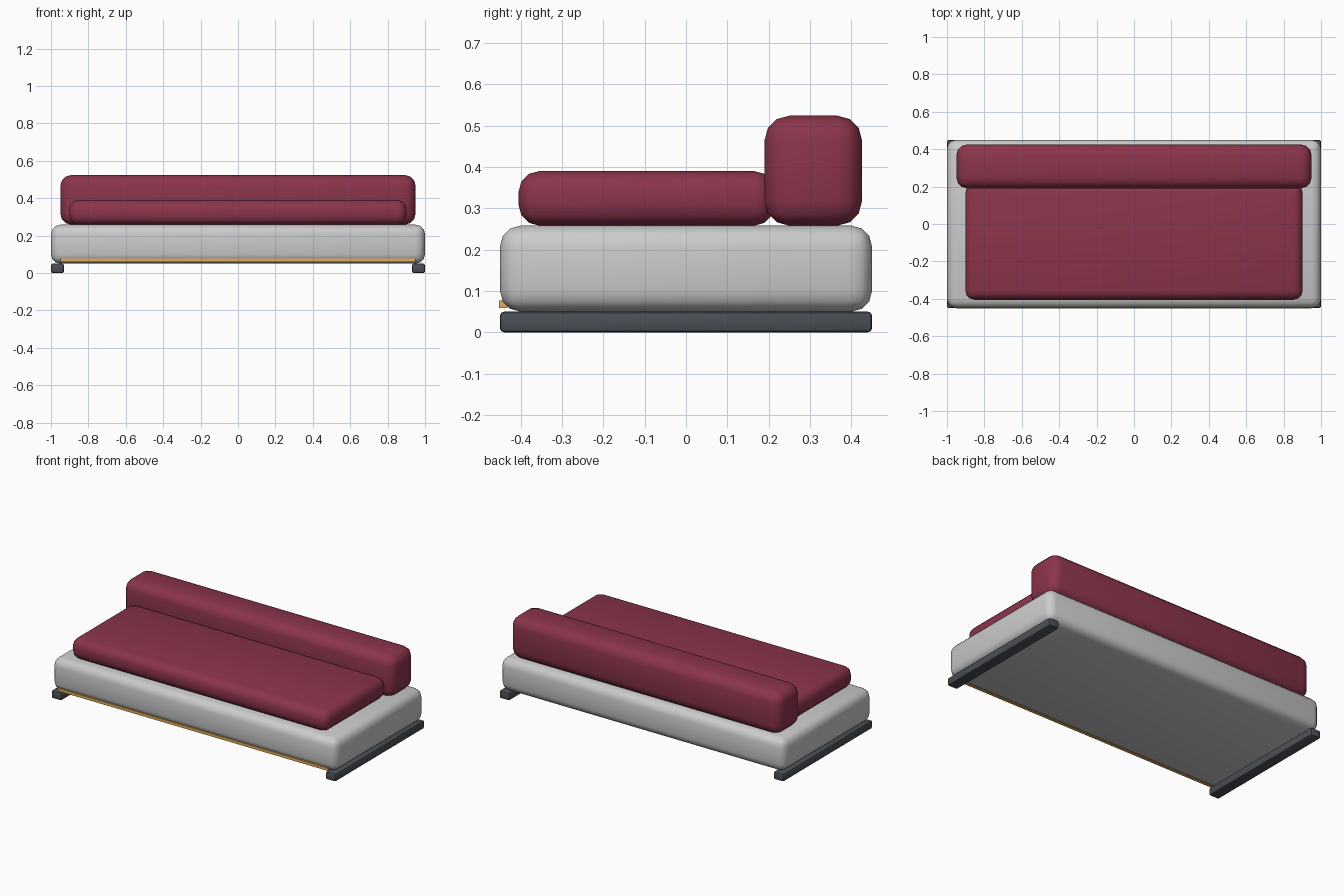
import bpy
import math

if "Cube" in bpy.data.objects:
    bpy.data.objects.remove(bpy.data.objects["Cube"])


def material(name, rgb):
    m = bpy.data.materials.new(name)
    m.diffuse_color = (*rgb, 1)
    m.use_nodes = True
    m.node_tree.nodes["Principled BSDF"].inputs["Base Color"].default_value = m.diffuse_color
    return m


def box(name, lo, hi, radius=0, segments=3, mat=None):
    """Rounded box spanning two opposite corners."""
    centre = [(a + b) / 2 for a, b in zip(lo, hi)]
    bpy.ops.mesh.primitive_cube_add(size=1, location=centre)
    ob = bpy.context.object
    ob.name = name
    ob.scale = [b - a for a, b in zip(lo, hi)]
    bpy.ops.object.transform_apply(location=False, rotation=False, scale=True)
    if radius:
        bev = ob.modifiers.new("rounding", 'BEVEL')
        bev.width = radius
        bev.segments = segments
        bpy.ops.object.modifier_apply(modifier=bev.name)
        bpy.ops.object.shade_smooth_by_angle(angle=math.radians(35))
    if mat:
        ob.data.materials.append(mat)
    return ob


fabric = material("red_fabric", (0.26, 0.035, 0.07))
slate = material("dark_metal", (0.07, 0.08, 0.095))
gold = material("gold_trim", (0.75, 0.42, 0.1))

# Upholstered platform
box("base", (-1, -0.45, 0.05), (1, 0.45, 0.258), 0.05)

# Cushions
box("seat_cushion", (-0.902, -0.405, 0.258), (0.902, 0.215, 0.39), 0.05, 3, fabric)
box("back_cushion", (-0.95, 0.19, 0.258), (0.95, 0.426, 0.524), 0.06, 3, fabric)

# Runner feet at both ends
for side, x in (("left", -0.965), ("right", 0.965)):
    box(side + "_runner", (x - 0.035, -0.45, 0), (x + 0.035, 0.45, 0.05), 0.01, 2, slate)

# Trim strip along the lower front edge
box("front_trim", (-0.95, -0.452, 0.059), (0.95, -0.432, 0.077), mat=gold)
